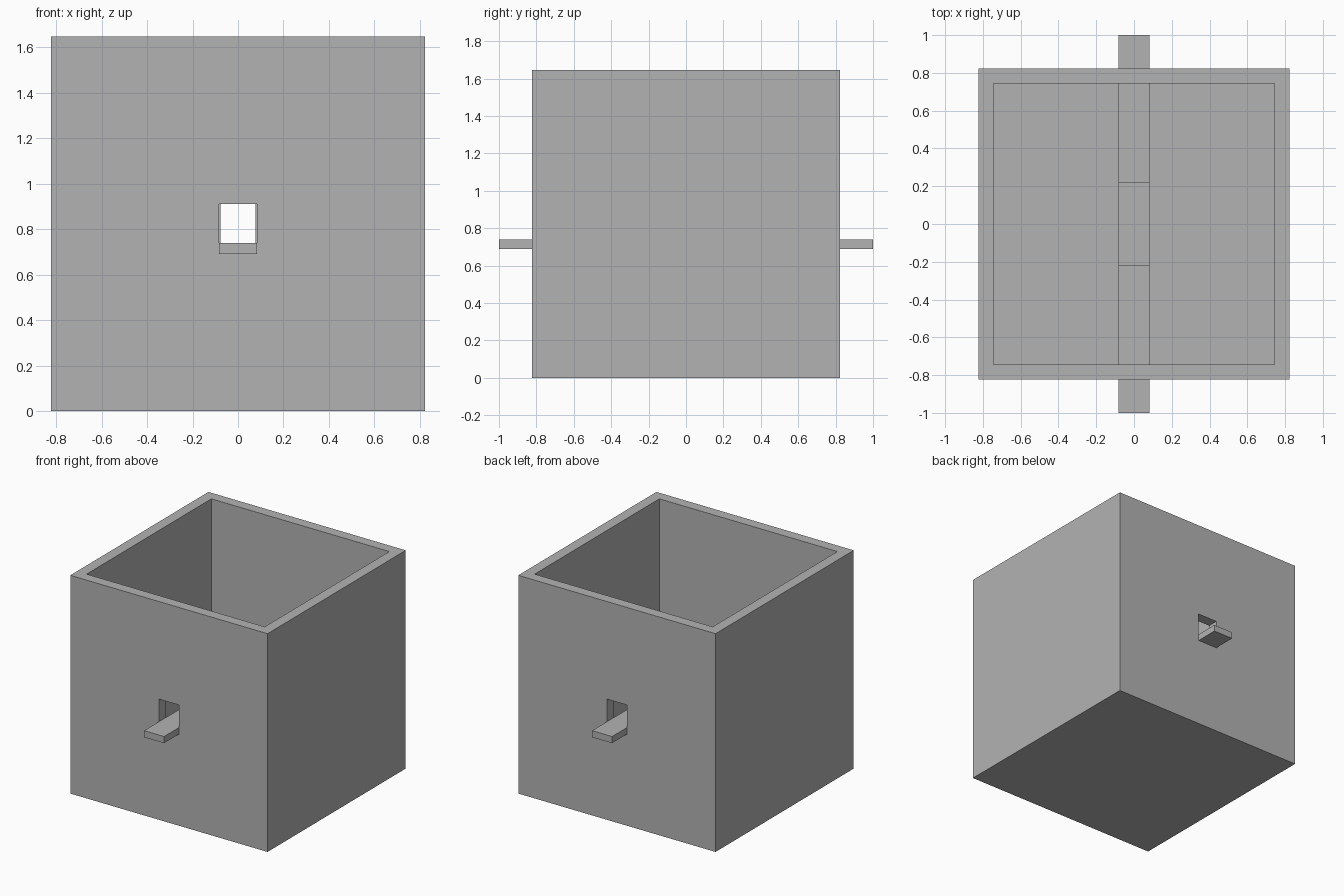
import bpy
import bmesh
from mathutils import Matrix, Vector

default = bpy.data.objects.get("Cube")
if default:
    bpy.data.objects.remove(default, do_unlink=True)

grey = bpy.data.materials.new("plain grey")
grey.use_nodes = True
colour = (0.45, 0.45, 0.45, 1)
grey.diffuse_color = colour
grey.node_tree.nodes["Principled BSDF"].inputs["Base Color"].default_value = colour


def box(name, x, y, z):
    """Box centred on x and y, with half sizes x and y and a (low, high) z."""
    mesh = bpy.data.meshes.new(name)
    bm = bmesh.new()
    size = Vector((2 * x, 2 * y, z[1] - z[0]))
    place = Matrix.Translation((0, 0, sum(z) / 2)) @ Matrix.Diagonal(size).to_4x4()
    bmesh.ops.create_cube(bm, size=1, matrix=place)
    bm.to_mesh(mesh)
    bm.free()
    mesh.materials.append(grey)
    obj = bpy.data.objects.new(name, mesh)
    bpy.context.collection.objects.link(obj)
    return obj


def cut(target, cutter):
    """Cut one box out of another, then remove the cutter."""
    cutter.hide_render = True
    mod = target.modifiers.new(cutter.name, "BOOLEAN")
    mod.operation = "DIFFERENCE"
    mod.solver = "EXACT"
    mod.object = cutter
    bpy.context.view_layer.objects.active = target
    bpy.ops.object.modifier_apply(modifier=mod.name)
    bpy.data.objects.remove(cutter, do_unlink=True)


HALF, WALL = 0.823, 0.08
PLANK, LOW, DECK, TOP = 0.083, 0.69, 0.74, 0.91

# Open-topped bin with a doorway through the front and back walls
bin_body = box("bin", HALF, HALF, (0, 2 * HALF))
cut(bin_body, box("hollow", HALF - WALL, HALF - WALL, (WALL, 2)))
cut(bin_body, box("doorways", PLANK, 1, (LOW, TOP)))

# Plank running through both doorways
box("plank", PLANK, 1, (LOW, DECK))

# Thin-walled tunnel over the middle of the plank
SKIN = 0.006
tunnel = box("tunnel", PLANK, 0.22, (DECK, TOP + SKIN))
cut(tunnel, box("passage", PLANK - SKIN, 1, (LOW, TOP)))
